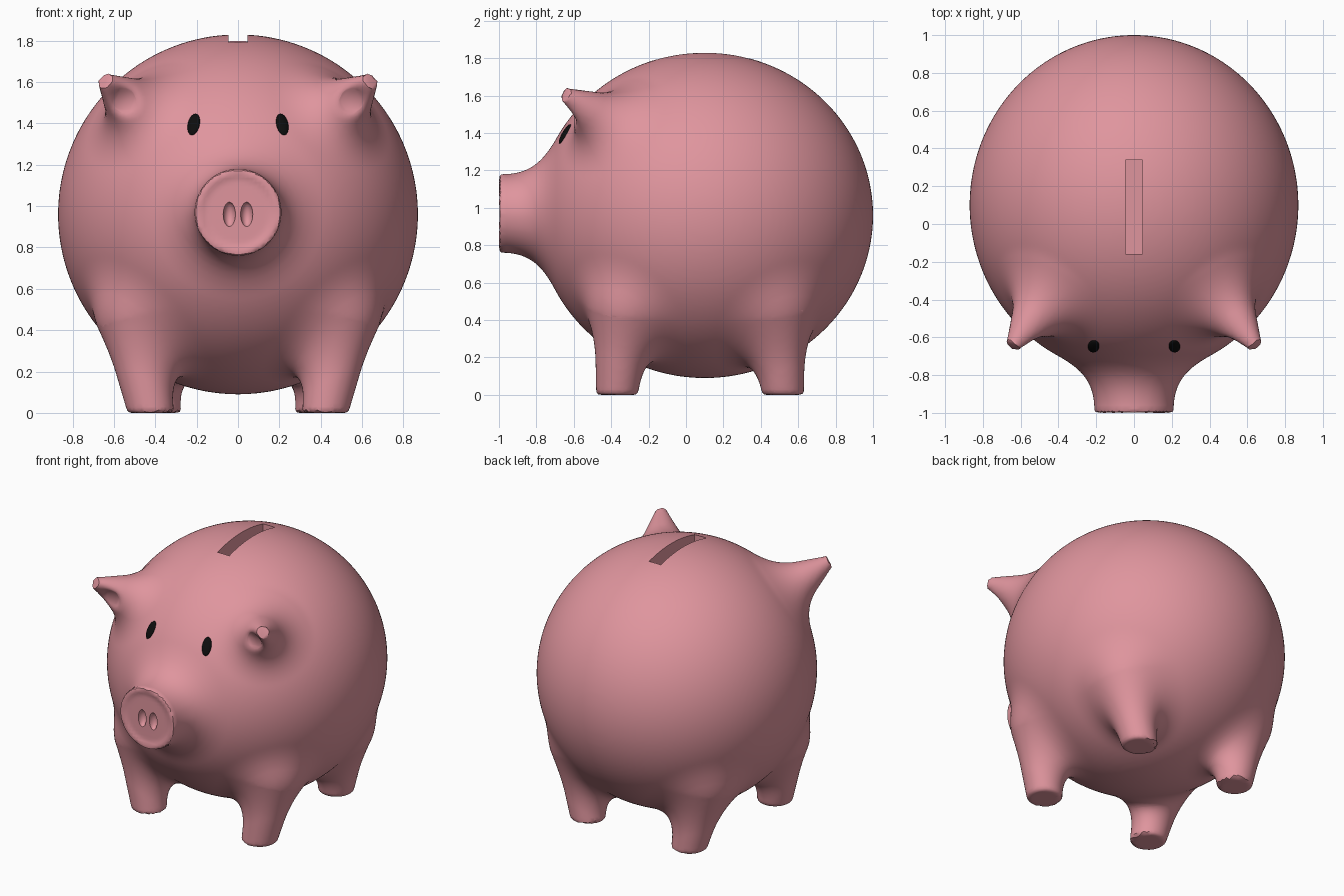
import bpy, bmesh, math
from mathutils import Vector, Matrix

if "Cube" in bpy.data.objects:
    bpy.data.objects.remove(bpy.data.objects["Cube"])

# Main proportions (right side only; the left is mirrored)
BODY_C, BODY_R = Vector((0, 0.1, 0.96)), Vector((0.87, 0.9, 0.87))
SNOUT_Z, SNOUT_R = 0.97, 0.21
LEGS = [(Vector((0.42, -0.37, 0)), Vector((0.50, -0.33, 0.45)), 0.11, 0.16),
        (Vector((0.385, 0.52, 0)), Vector((0.47, 0.48, 0.45)), 0.11, 0.16)]
EAR = (Vector((0.44, -0.38, 1.42)), Vector((0.637, -0.64, 1.6)), 0.2, 0.042)
EAR_HOLLOW = (Vector((0.60, -0.74, 1.55)), Vector((0.548, -0.61, 1.505)), 0.05, 0.045)


def material(name, rgb):
    m = bpy.data.materials.new(name)
    m.diffuse_color = (*rgb, 1)
    m.use_nodes = True
    m.node_tree.nodes["Principled BSDF"].inputs["Base Color"].default_value = m.diffuse_color
    return m


def new_object(name, bm, mat=None):
    me = bpy.data.meshes.new(name)
    bm.to_mesh(me)
    bm.free()
    ob = bpy.data.objects.new(name, me)
    bpy.context.collection.objects.link(ob)
    if mat:
        me.materials.append(mat)
    return ob


# Distance functions used to melt the parts into one soft surface
def smin(a, b, k):
    h = max(k - abs(a - b), 0) / k
    return min(a, b) - h * h * k / 4


def round_max(a, b, r):
    a, b = a + r, b + r
    return min(max(a, b), 0) + math.hypot(max(a, 0), max(b, 0)) - r


def cone_dist(p, a, b, ra, rb):
    ab = b - a
    t = min(max((p - a).dot(ab) / ab.length_squared, 0), 1)
    return (p - a - ab * t).length - ra - (rb - ra) * t


def pig(p):
    p = Vector((abs(p.x), p.y, p.z))
    q = p - BODY_C
    n = Vector((q.x / BODY_R.x, q.y / BODY_R.y, q.z / BODY_R.z))
    g = Vector((n.x / BODY_R.x, n.y / BODY_R.y, n.z / BODY_R.z))
    d = n.length * (n.length - 1) / max(g.length, 1e-6)
    if p.y < -0.5 and p.x < 0.6:                      # snout, slightly dished face
        r = math.hypot(p.x, p.z - SNOUT_Z)
        s = min(max((0.195 - r) / 0.04, 0), 1)
        face = -p.y - 1 + 0.012 * s * s * (3 - 2 * s)
        d = smin(d, round_max(r - SNOUT_R, face, 0.02), 0.2)
    if p.z > 1.0 and p.y < 0:                         # ear with hollow
        d = smin(d, cone_dist(p, *EAR), 0.14)
        d = -smin(-d, cone_dist(p, *EAR_HOLLOW), 0.06)
    if p.z < 0.9:                                     # legs, flat soles
        for leg in LEGS:
            d = smin(d, cone_dist(p, *leg), 0.2)
        d = round_max(d, -p.z, 0.02)
    return d


def project(bm, steps):
    e = 0.0015
    ex, ey, ez = Vector((e, 0, 0)), Vector((0, e, 0)), Vector((0, 0, e))
    for v in bm.verts:
        for _ in range(steps):
            p = v.co
            d = pig(p)
            if abs(d) < 2e-4:
                break
            g = Vector((pig(p + ex) - d, pig(p + ey) - d, pig(p + ez) - d)) / e
            v.co = p - g * (d / max(g.length_squared, 0.3))


# Rough body from primitives
def add_cone(bm, a, b, ra, rb):
    m = Matrix.Translation((a + b) / 2) @ (b - a).to_track_quat('Z', 'Y').to_matrix().to_4x4()
    bmesh.ops.create_cone(bm, cap_ends=True, segments=32, radius1=ra, radius2=rb,
                          depth=(b - a).length, matrix=m)


bm = bmesh.new()
bmesh.ops.create_uvsphere(bm, u_segments=96, v_segments=64, radius=1,
                          matrix=Matrix.Translation(BODY_C) @ Matrix.Diagonal((*BODY_R, 1)))
add_cone(bm, Vector((0, -0.4, SNOUT_Z)), Vector((0, -1, SNOUT_Z)), SNOUT_R, SNOUT_R)
flip = Vector((-1, 1, 1))
for a, b, ra, rb in LEGS + [EAR]:
    add_cone(bm, a, b, ra, rb)
    add_cone(bm, a * flip, b * flip, ra, rb)
rough = new_object("rough_body", bm)
mod = rough.modifiers.new("remesh", 'REMESH')
mod.mode = 'VOXEL'
mod.voxel_size = 0.019

# Finished body: settle the remeshed surface on the blended shape
bm = bmesh.new()
bm.from_object(rough, bpy.context.evaluated_depsgraph_get())
bpy.data.objects.remove(rough)
project(bm, 3)
for _ in range(2):
    bmesh.ops.smooth_vert(bm, verts=bm.verts, factor=0.5,
                          use_axis_x=True, use_axis_y=True, use_axis_z=True)
project(bm, 3)
pink = material("pink", (0.74, 0.30, 0.34))
body = new_object("pig_body", bm, pink)

# Coin slot and nostril cutters
bm = bmesh.new()
bmesh.ops.create_cube(bm, size=1, matrix=Matrix.Translation((0, 0.09, 1.8))
                      @ Matrix.Diagonal((0.09, 0.5, 0.4, 1)))
for sx in (-1, 1):
    bmesh.ops.create_uvsphere(bm, u_segments=32, v_segments=16, radius=1,
                              matrix=Matrix.Translation((sx * 0.042, -0.995, 0.96))
                              @ Matrix.Diagonal((0.03, 0.04, 0.06, 1)))
cutter = new_object("slot_and_nostril_cutter", bm, pink)
cutter.hide_render = True
mod = body.modifiers.new("cut", 'BOOLEAN')
mod.operation = 'DIFFERENCE'
mod.solver = 'EXACT'
mod.object = cutter
bpy.context.view_layer.objects.active = body
body.select_set(True)
bpy.ops.object.modifier_apply(modifier="cut")
bpy.data.objects.remove(cutter)
bpy.ops.object.shade_smooth_by_angle(angle=math.radians(40))

# Eyes: flattened ovals lying on the face
black = material("black", (0.004, 0.004, 0.004))
for name, sx in (("right_eye", 1), ("left_eye", -1)):
    x, z = sx * 0.214, 1.395
    k = 1 - (x / BODY_R.x) ** 2 - ((z - BODY_C.z) / BODY_R.z) ** 2
    pos = Vector((x, BODY_C.y - BODY_R.y * math.sqrt(k), z))
    q = pos - BODY_C
    nrm = Vector((q.x / BODY_R.x ** 2, q.y / BODY_R.y ** 2, q.z / BODY_R.z ** 2))
    rot = nrm.to_track_quat('Z', 'Y').to_matrix().to_4x4()
    bm = bmesh.new()
    bmesh.ops.create_uvsphere(bm, u_segments=32, v_segments=16, radius=1,
                              matrix=Matrix.Translation(pos) @ rot
                              @ Matrix.Diagonal((0.03, 0.06, 0.014, 1)))
    for f in bm.faces:
        f.smooth = True
    new_object(name, bm, black)
